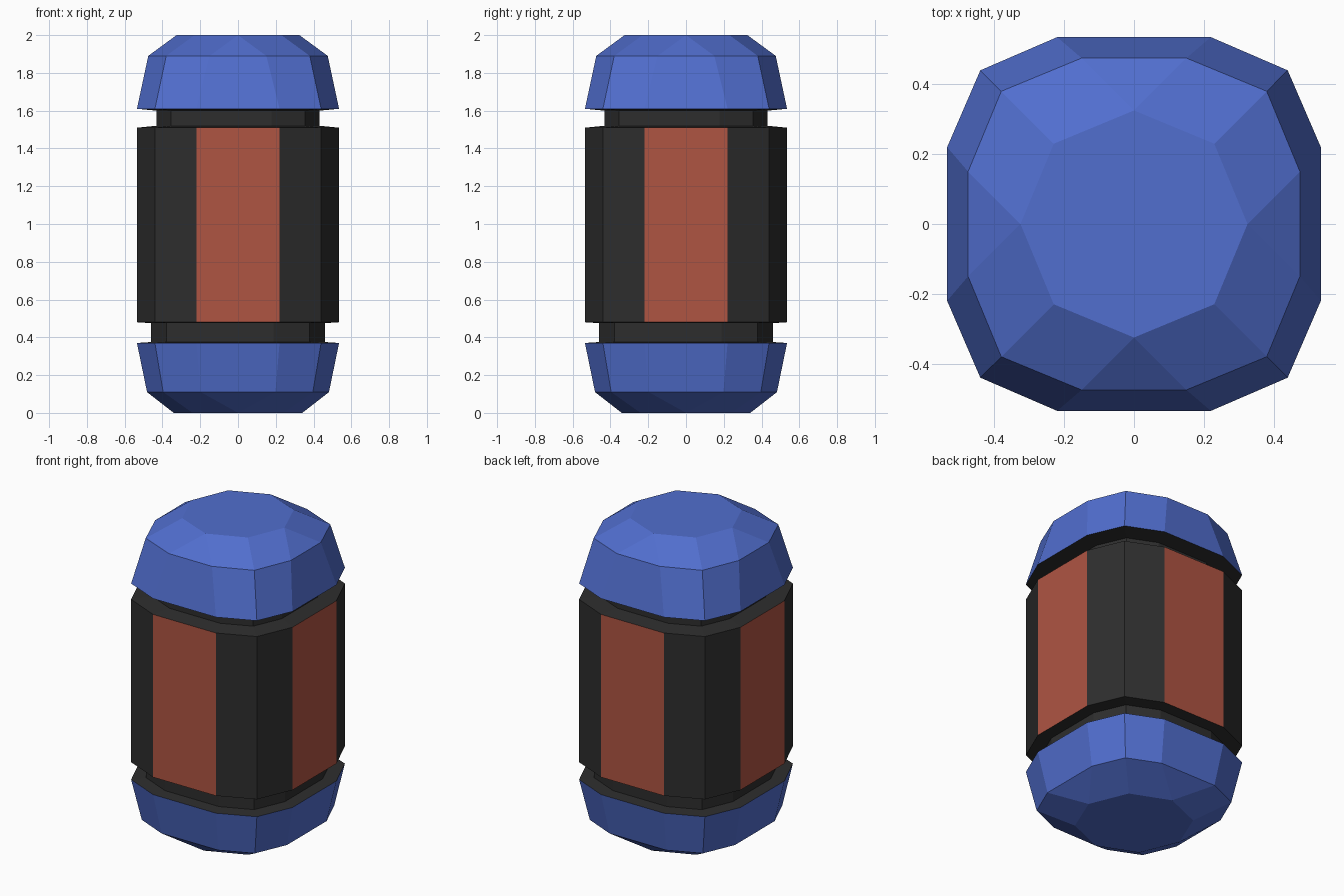
import bpy, bmesh, math

cube = bpy.data.objects.get("Cube")
if cube:
    bpy.data.objects.remove(cube, do_unlink=True)


def material(name, rgb):
    m = bpy.data.materials.new(name)
    m.use_nodes = True
    m.diffuse_color = (*rgb, 1)
    bsdf = m.node_tree.nodes["Principled BSDF"]
    bsdf.inputs["Base Color"].default_value = (*rgb, 1)
    bsdf.inputs["Roughness"].default_value = 0.8
    return m


BLUE = material("blue", (0.082, 0.156, 0.62))
RED = material("brick red", (0.43, 0.089, 0.055))
BLACK = material("charcoal", (0.027, 0.027, 0.027))


def ring(z, side=0.535, corner=0.44, half=0.22):
    """Twelve-sided rounded square: flat sides with two-facet corners."""
    pts = []
    for k in range(4):
        c, s = round(math.cos(k * math.pi / 2)), round(math.sin(k * math.pi / 2))
        for x, y in ((side, -half), (side, half), (corner, corner)):
            pts.append((x * c - y * s, x * s + y * c, z))
    return pts


def scaled(z, f):
    return ring(z, 0.535 * f, 0.44 * f, 0.22 * f)


def build(name, rings, mats, dome=None):
    """Skin the rings; dome=(radius, z) closes the last ring with an octagon."""
    bm = bmesh.new()
    loops = [[bm.verts.new(p) for p in r] for r in rings]
    for a, b in zip(loops, loops[1:]):
        for i in range(12):
            j = (i + 1) % 12
            bm.faces.new((a[i], a[j], b[j], b[i]))
    if dome:
        r, z = dome
        octo = [bm.verts.new((r * math.cos(k * math.pi / 4), r * math.sin(k * math.pi / 4), z))
                for k in range(8)]
        last = loops[-1]
        for k in range(4):
            mid, diag, nxt = octo[2 * k], octo[2 * k + 1], octo[(2 * k + 2) % 8]
            a, b, c, d = (last[(3 * k + n) % 12] for n in range(4))
            bm.faces.new((a, b, mid))
            bm.faces.new((b, c, diag, mid))
            bm.faces.new((c, d, nxt, diag))
        bm.faces.new(octo)
    bmesh.ops.recalc_face_normals(bm, faces=bm.faces)
    # An open skin can be oriented either way, so check against the part's centre
    zc = sum(v.co.z for v in bm.verts) / len(bm.verts)
    facing = sum(f.normal.x * f.calc_center_median().x + f.normal.y * f.calc_center_median().y
                 + f.normal.z * (f.calc_center_median().z - zc) for f in bm.faces)
    if facing < 0:
        bmesh.ops.reverse_faces(bm, faces=bm.faces)
    # Red panels on the four axis-facing sides
    if len(mats) > 1:
        for f in bm.faces:
            if max(abs(f.normal.x), abs(f.normal.y)) > 0.99:
                f.material_index = 1
    me = bpy.data.meshes.new(name)
    bm.to_mesh(me)
    bm.free()
    for m in mats:
        me.materials.append(m)
    ob = bpy.data.objects.new(name, me)
    bpy.context.collection.objects.link(ob)


# Faceted end caps
build("lower_cap", [ring(0.37), scaled(0.11, 0.9)], [BLUE], dome=(0.34, 0.0))
build("upper_cap", [ring(1.61), ring(1.89, 0.475, 0.38, 0.15)], [BLUE], dome=(0.325, 2.0))

# Recessed necks with slightly sloped shoulders
build("lower_neck", [ring(0.37), scaled(0.375, 0.86), scaled(0.475, 0.86), ring(0.48)], [BLACK])
build("upper_neck", [ring(1.51), scaled(1.52, 0.805), scaled(1.60, 0.805), ring(1.61)], [BLACK])

# Main body with red panels
build("body", [ring(0.48), ring(1.51)], [BLACK, RED])
